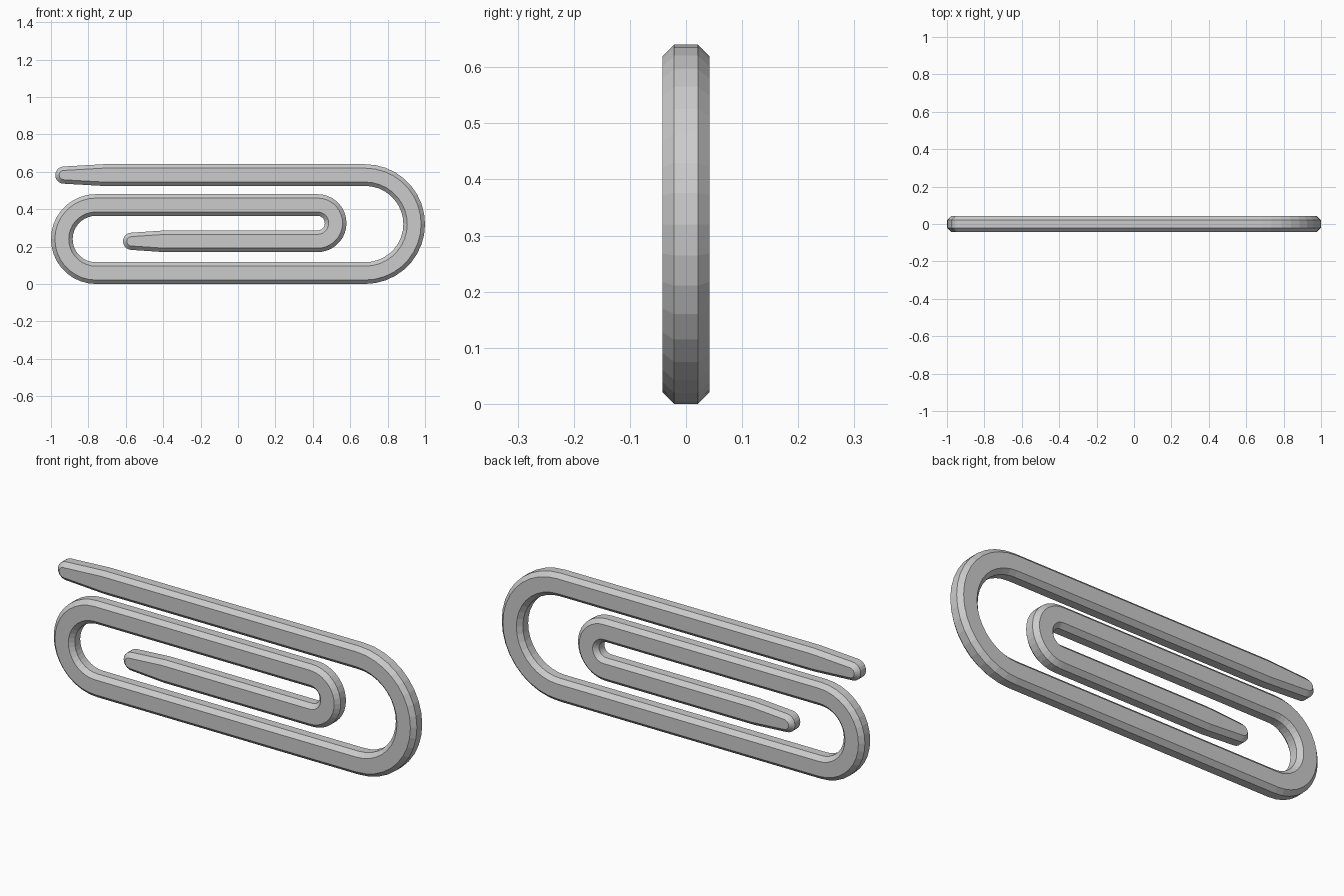
import bpy, bmesh
from math import sin, cos, pi
from mathutils import Vector

if "Cube" in bpy.data.objects:
    bpy.data.objects.remove(bpy.data.objects["Cube"])

W, TIP, C = 0.058, 0.046, 0.021      # half width, half width at tips, chamfer
Y = 0.042                            # half thickness
SEG, CAP = 18, 5

# Stations along the wire: centre (x, z), left direction, right direction, half width
stations = []


def straight(x, z, side, h):
    n = Vector((0, side))
    stations.append((Vector((x, z)), n, -n, h))


def tip(x, z, side, tx, angles):
    for a in angles:
        n, t = Vector((0, side)) * cos(a), Vector((tx, 0)) * sin(a)
        stations.append((Vector((x, z)), n + t, t - n, TIP))


def bend(x, z, r, start, turn):
    # half-circle bend; the left side faces away from clockwise bend centres
    for i in range(SEG + 1):
        a = start + turn * pi * i / SEG
        d = Vector((cos(a), sin(a)))
        n = d * -turn
        stations.append((Vector((x, z)) + d * r, n, -n, W))


quarter = [pi / 2 * i / CAP for i in range(CAP + 1)]
tip(-0.931, 0.582, 1, -1, quarter[::-1])     # outer tip
straight(-0.72, 0.582, 1, W)
bend(0.68, 0.32, 0.262, pi / 2, -1)          # large right bend
bend(-0.76, 0.24, 0.182, -pi / 2, -1)        # left bend
bend(0.425, 0.325, 0.097, pi / 2, -1)        # small inner bend
straight(-0.39, 0.228, -1, W)
tip(-0.569, 0.228, -1, -1, quarter)          # inner tip

# Chamfered outline columns around the wire
bm = bmesh.new()


def column(p, d, h):
    out = []
    for r, y in ((h - C, -Y), (h, -Y + C), (h, Y - C), (h - C, Y)):
        q = p + d * r
        out.append(bm.verts.new((q.x, y, q.y)))
    return out


left = [column(p, l, h) for p, l, r, h in stations]
right = [column(p, r, h) for p, l, r, h in stations]
for i in range(len(stations) - 1):
    a, b = left[i] + right[i][::-1], left[i + 1] + right[i + 1][::-1]
    for k in range(8):
        j = (k + 1) % 8
        bm.faces.new((a[k], a[j], b[j], b[k]))
bmesh.ops.remove_doubles(bm, verts=bm.verts, dist=1e-5)
bmesh.ops.recalc_face_normals(bm, faces=bm.faces)

mesh = bpy.data.meshes.new("paper_clip")
bm.to_mesh(mesh)
bm.free()
clip = bpy.data.objects.new("paper_clip", mesh)
bpy.context.collection.objects.link(clip)
